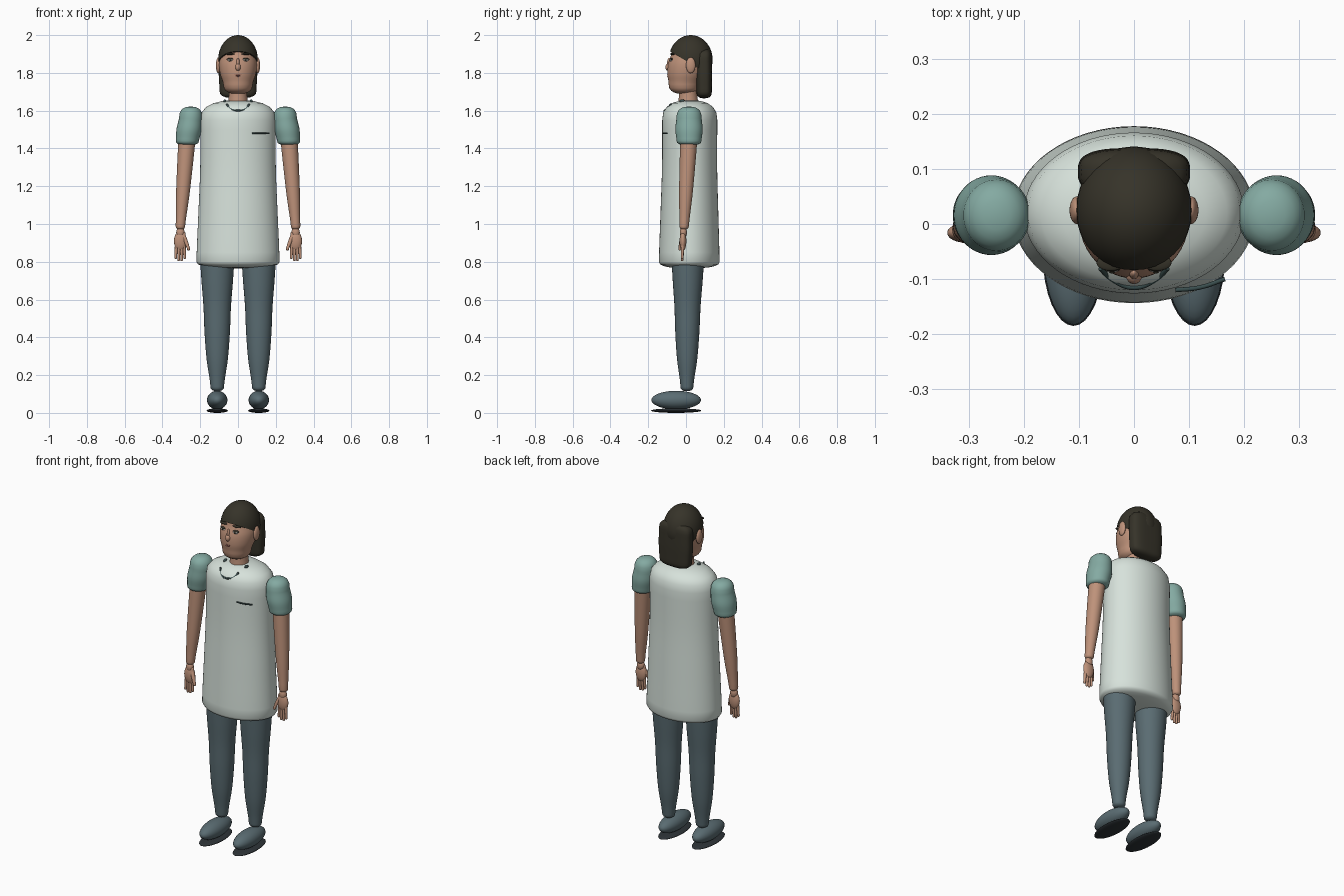
import bpy, bmesh, math
from mathutils import Vector

if "Cube" in bpy.data.objects:
    bpy.data.objects.remove(bpy.data.objects["Cube"])


def material(name, hex_code):
    """Make one flat material from a display colour."""
    channels = [channel / 255 for channel in bytes.fromhex(hex_code)]
    linear = [((c + .055) / 1.055) ** 2.4 for c in channels] + [1]
    mat = bpy.data.materials.new(name)
    mat.use_nodes = True
    mat.diffuse_color = linear
    mat.node_tree.nodes["Principled BSDF"].inputs["Base Color"].default_value = linear
    return mat


CLOTH = material("tunic white", "d7e2db")
SLEEVE = material("sleeve teal", "84aaa2")
SKIN = material("skin", "be927a")
TROUSER = material("trouser slate", "5a6c72")
SOLE = material("sole dark", "2e3438")
HAIR = material("hair dark brown", "363329")
TRIM = material("trim dark teal", "3a4e4e")
LIP = material("lip", "965f55")
EYE = material("eye white", "e1e1dc")


def finish(name, bm, mat, paired):
    """Turn a bmesh into a smooth object, mirrored to the other side when paired."""
    bmesh.ops.recalc_face_normals(bm, faces=bm.faces[:])
    mesh = bpy.data.meshes.new(name)
    bm.to_mesh(mesh)
    bm.free()
    mesh.materials.append(mat)
    obj = bpy.data.objects.new(name, mesh)
    bpy.context.collection.objects.link(obj)
    bpy.ops.object.select_all(action="DESELECT")
    bpy.context.view_layer.objects.active = obj
    obj.select_set(True)
    bpy.ops.object.shade_smooth_by_angle(angle=math.radians(50))
    if paired:
        mirror = obj.modifiers.new("Mirror", "MIRROR")
        mirror.use_mirror_merge = False


def catmull(a, b, c, d, t):
    return (2 * b + (c - a) * t + (2 * a - 5 * b + 4 * c - d) * t * t
            + (3 * b - a - 3 * c + d) * t ** 3) / 2


def rounded(angle, power):
    """Point on a unit superellipse."""
    c, s = math.cos(angle), math.sin(angle)
    return [math.copysign(abs(v) ** (2 / power), v) for v in (c, s)]


def limb(name, mat, bottom, top, radii, depth=1, low_cap=.02, high_cap=.02,
         square=2, segments=48, paired=False):
    """Skin ovals with evenly spaced radii between two points, with domed ends."""
    bottom, top = Vector(bottom), Vector(top)
    up = Vector((0, 0, 1))
    padded = [radii[0], *radii, radii[-1]]
    spans, steps = len(radii) - 1, 5
    quarter = [math.pi / 2 * k / steps for k in range(1, steps + 1)]
    dome = [rounded(angle, 2.5) for angle in quarter]

    rows = [(bottom - up * low_cap * h, radii[0] * w) for w, h in reversed(dome)]
    for i in range(spans * steps + 1):
        span = min(i // steps, spans - 1)
        radius = catmull(*padded[span:span + 4], i / steps - span)
        rows.append((bottom.lerp(top, i / (spans * steps)), radius))
    rows += [(top + up * high_cap * h, radii[-1] * w) for w, h in dome]

    bm = bmesh.new()
    outline = [rounded(math.tau * i / segments, square) for i in range(segments)]
    rings = [[bm.verts.new(centre + Vector((x * r, y * r * depth, 0))) for x, y in outline]
             for centre, r in rows]
    for low, high in zip(rings, rings[1:]):
        for i in range(segments):
            bm.faces.new((low[i - 1], low[i], high[i], high[i - 1]))
    bmesh.ops.remove_doubles(bm, verts=bm.verts[:], dist=.00001)
    finish(name, bm, mat, paired)


def ball(name, mat, centre, radii, cut=None, paired=False):
    """Ellipsoid, optionally keeping only the side of a plane its normal points to."""
    bm = bmesh.new()
    bmesh.ops.create_uvsphere(bm, u_segments=32, v_segments=20, radius=1)
    bmesh.ops.scale(bm, vec=radii, verts=bm.verts[:])
    bmesh.ops.translate(bm, vec=centre, verts=bm.verts[:])
    if cut:
        geom = bm.verts[:] + bm.edges[:] + bm.faces[:]
        bmesh.ops.bisect_plane(bm, geom=geom, plane_co=cut[0], plane_no=cut[1],
                               clear_inner=True)
        bmesh.ops.holes_fill(bm, edges=[e for e in bm.edges if e.is_boundary])
    finish(name, bm, mat, paired)


def tube(name, mat, points, radius):
    curve = bpy.data.curves.new(name, "CURVE")
    curve.dimensions = "3D"
    curve.bevel_depth = radius
    curve.use_fill_caps = True
    spline = curve.splines.new("BEZIER")
    spline.bezier_points.add(len(points) - 1)
    for knot, point in zip(spline.bezier_points, points):
        knot.co = point
        knot.handle_left_type = knot.handle_right_type = "AUTO"
    curve.materials.append(mat)
    bpy.context.collection.objects.link(bpy.data.objects.new(name, curve))


# Tunic with rounded hem and shoulders, neckline, collar ends and pocket edge
limb("tunic", CLOTH, (0, .017, .8), (0, .02, 1.55), [.22, .21, .2, .2], depth=.73,
     low_cap=.035, high_cap=.106, segments=64)
tube("neckline_trim", TRIM, [(-.06, -.08, 1.635), (-.04, -.1, 1.61), (0, -.115, 1.6),
                             (.04, -.1, 1.61), (.06, -.08, 1.635)], .005)
ball("collar_ends", TRIM, (.07, -.02, 1.65), (.008, .014, .01), paired=True)
tube("pocket_edge", TRIM, [(.075, -.12, 1.48), (.12, -.115, 1.48), (.165, -.1, 1.48)], .004)

# Head, neck and face
limb("neck", SKIN, (0, .012, 1.63), (0, .01, 1.75), [.053, .048, .048])
limb("head", SKIN, (0, -.01, 1.74), (0, .02, 1.9), [.078, .094, .1, .093],
     depth=1.05, low_cap=.052, high_cap=.07)
ball("nose", SKIN, (0, -.092, 1.83), (.015, .017, .02))
ball("nose_bridge", SKIN, (0, -.088, 1.85), (.009, .012, .03))
ball("upper_lip", LIP, (0, -.09, 1.79), (.024, .01, .005))
ball("lower_lip", LIP, (0, -.09, 1.783), (.019, .01, .005))
ball("ears", SKIN, (.104, .025, 1.84), (.013, .025, .042), paired=True)
ball("eyelids", HAIR, (.04, -.077, 1.873), (.02, .009, .006), paired=True)
ball("eyes", EYE, (.04, -.079, 1.868), (.016, .009, .007), paired=True)
ball("irises", HAIR, (.04, -.085, 1.868), (.006, .005, .006), paired=True)
ball("eyebrows", HAIR, (.042, -.07, 1.9), (.026, .015, .005), paired=True)

# Hair cap sloping from the forehead to the ears, and hanging back hair
ball("hair_cap", HAIR, (0, .025, 1.87), (.105, .116, .13),
     cut=((0, -.085, 1.915), (0, .6, 1)))
limb("back_hair", HAIR, (0, .096, 1.7), (0, .094, 1.88), [.097, .102, .1], depth=.42,
     low_cap=.035, high_cap=.05, square=3)

# Sleeves and arms
limb("sleeves", SLEEVE, (.268, .016, 1.44), (.25, .016, 1.56), [.061, .067, .062],
     depth=1.08, low_cap=.024, high_cap=.062, paired=True)
limb("arms", SKIN, (.305, -.01, .99), (.27, .015, 1.45), [.025, .035, .041, .045],
     paired=True)

# Hands
ball("wrists", SKIN, (.305, -.014, .955), (.022, .019, .03), paired=True)
ball("palms", SKIN, (.305, -.016, .91), (.034, .018, .052), paired=True)
for i, finger in enumerate(("little", "ring", "middle", "index")):
    drop = .012 if finger in ("ring", "middle") else 0
    limb(finger + "_fingers", SKIN, (.33 - .016 * i, -.02, .825 - drop),
         (.325 - .013 * i, -.017, .9), [.007, .009], low_cap=.01, segments=16, paired=True)
limb("thumbs", SKIN, (.262, -.033, .87), (.288, -.017, .94), [.008, .011, .011],
     low_cap=.01, segments=16, paired=True)

# Legs and shoes
limb("legs", TROUSER, (.11, .005, .14), (.11, .01, .85),
     [.036, .056, .067, .073, .084, .092], depth=.95, low_cap=.025, paired=True)
ball("shoes", TROUSER, (.11, -.052, .068), (.054, .131, .049), paired=True)
ball("soles", SOLE, (.11, -.052, .012), (.056, .133, .012), paired=True)
